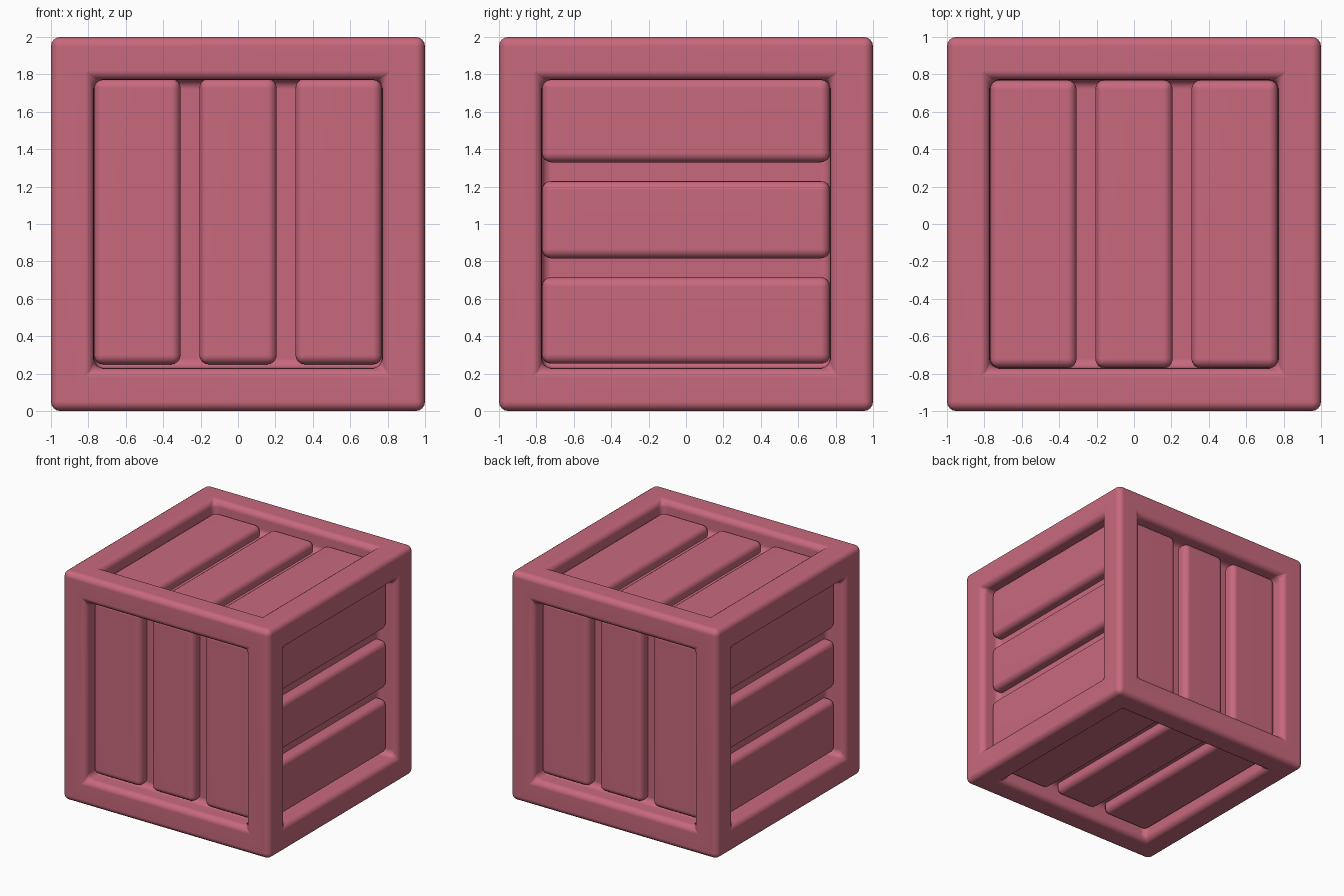
import bpy, bmesh
from mathutils import Matrix, Vector

if "Cube" in bpy.data.objects:
    bpy.data.objects.remove(bpy.data.objects["Cube"])

mat = bpy.data.materials.new("dusty rose")
mat.diffuse_color = (0.578, 0.141, 0.205, 1)
mat.use_nodes = True
mat.node_tree.nodes["Principled BSDF"].inputs["Base Color"].default_value = mat.diffuse_color

def finish(name, bm, width, segs):
    """Round every sharp edge and make a smooth shaded object."""
    bm.normal_update()
    edges = [e for e in bm.edges if e.calc_face_angle(0) > 0.3]
    bmesh.ops.bevel(bm, geom=edges, offset=width, segments=segs,
                    profile=0.5, affect='EDGES', clamp_overlap=True)
    bmesh.ops.recalc_face_normals(bm, faces=bm.faces)
    me = bpy.data.meshes.new(name)
    bm.to_mesh(me)
    bm.free()
    me.materials.append(mat)
    ob = bpy.data.objects.new(name, me)
    bpy.context.collection.objects.link(ob)
    bpy.ops.object.select_all(action='DESELECT')
    ob.select_set(True)
    bpy.context.view_layer.objects.active = ob
    bpy.ops.object.shade_smooth_by_angle(angle=0.7)
    # keep the large faces looking flat
    ob.modifiers.new("flat faces", 'WEIGHTED_NORMAL').keep_sharp = True
    return ob

FRAME, FLOOR, PLANK = 0.23, 0.18, 0.09

# crate body: cube with a square recess on each side
bm = bmesh.new()
bmesh.ops.create_cube(bm, size=2, matrix=Matrix.Translation((0, 0, 1)))
for f in list(bm.faces):
    n = f.normal.copy()
    bmesh.ops.inset_individual(bm, faces=[f], thickness=FRAME, use_even_offset=True)
    bmesh.ops.inset_individual(bm, faces=[f], thickness=0)
    bmesh.ops.translate(bm, verts=f.verts, vec=-n * FLOOR)
finish("crate_frame", bm, 0.05, 4)

# planks: three per side; (name, outward normal, across, along)
X, Y, Z = Vector((1, 0, 0)), Vector((0, 1, 0)), Vector((0, 0, 1))
sides = [("front", -Y, X, Z), ("back", Y, X, Z), ("right", X, Z, Y),
         ("left", -X, Z, Y), ("top", Z, X, Y), ("bottom", -Z, X, Y)]
upright = [(-0.77, -0.307), (-0.207, 0.207), (0.307, 0.77)]
level = [(-0.747, -0.284), (-0.184, 0.23), (0.33, 0.777)]
outer, inner = 1 - PLANK, 0.72
for name, n, across, along in sides:
    for i, (a, b) in enumerate(level if across.z else upright):
        # front and back planks sit slightly high in their recess
        lift = 0.013 if along.z else 0
        c = Z * (1 + lift) + n * (outer + inner) / 2 + across * (a + b) / 2
        length = 1.527 if along.z else 1.54
        size = [abs(n[k]) * (outer - inner) + across[k] * (b - a)
                + along[k] * length for k in range(3)]
        bm = bmesh.new()
        bmesh.ops.create_cube(bm, size=1,
                              matrix=Matrix.Translation(c) @ Matrix.Diagonal((*size, 1)))
        finish(f"{name}_plank_{i + 1}", bm, 0.05, 4)
